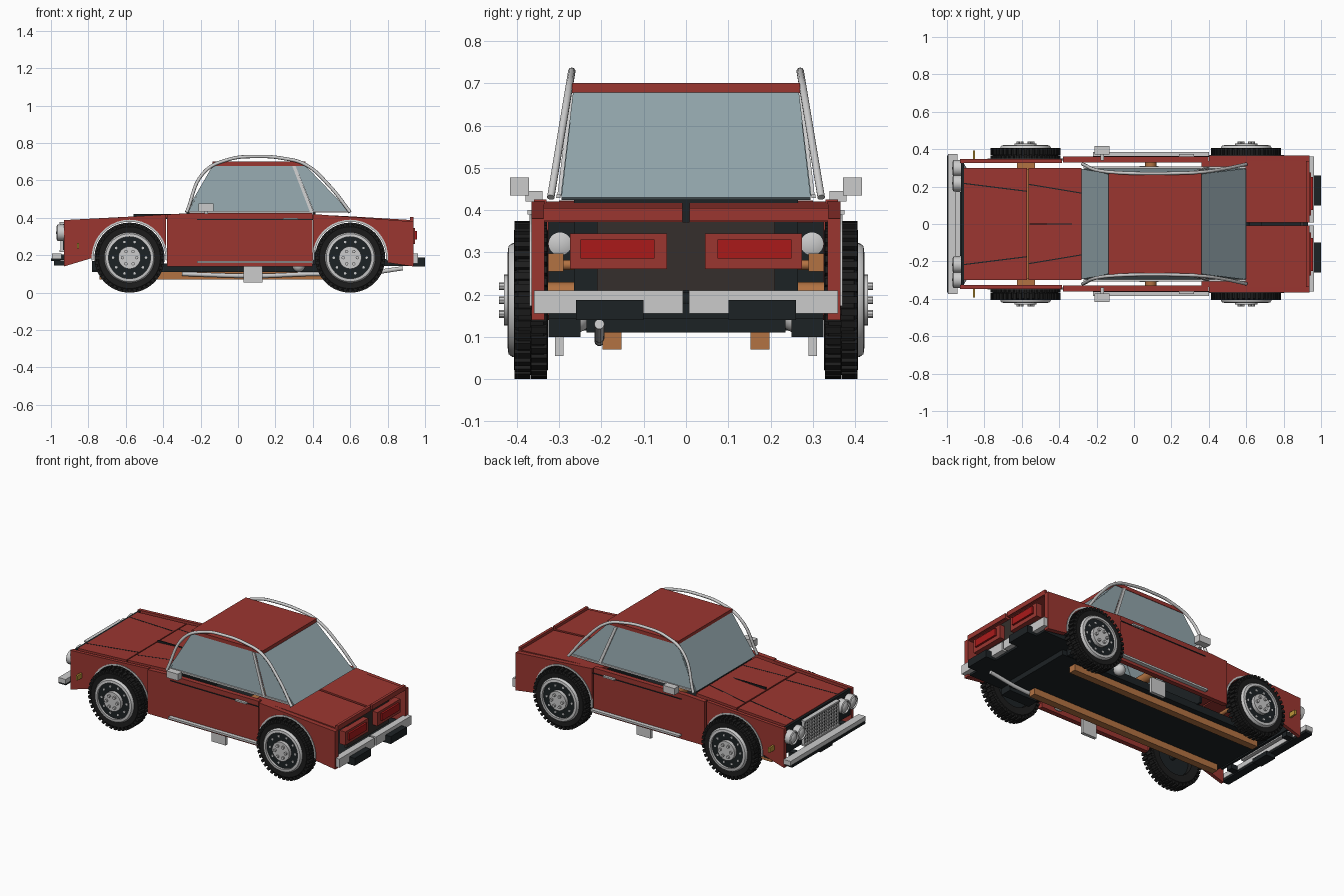
import bpy, bmesh, math
from mathutils import Vector, Matrix

if "Cube" in bpy.data.objects:
    bpy.data.objects.remove(bpy.data.objects["Cube"])

def mat(name, r, g, b):
    m = bpy.data.materials.new(name)
    m.diffuse_color = (r, g, b, 1)
    m.use_nodes = True
    m.node_tree.nodes["Principled BSDF"].inputs["Base Color"].default_value = m.diffuse_color
    return m

RED = mat("red_paint", .33, .037, .03)
BLACK = mat("black", .012, .016, .018)
RUBBER = mat("rubber", .012, .012, .012)
BROWN = mat("dark_brown", .035, .028, .025)
ORANGE = mat("orange", .45, .17, .055)
GLASS = mat("glass", .29, .38, .41)
LAMP = mat("lamp_red", .4, .01, .01)
AMBER = mat("amber", .5, .3, .04)
SIDES = ((1, "left"), (-1, "right"))

def finish(bm, name, m=None, smooth=False):
    bmesh.ops.recalc_face_normals(bm, faces=bm.faces[:])
    me = bpy.data.meshes.new(name)
    bm.to_mesh(me)
    bm.free()
    if m:
        me.materials.append(m)
    ob = bpy.data.objects.new(name, me)
    bpy.context.collection.objects.link(ob)
    if smooth:
        bpy.ops.object.select_all(action='DESELECT')
        ob.select_set(True)
        bpy.context.view_layer.objects.active = ob
        bpy.ops.object.shade_smooth_by_angle(angle=math.radians(35))
    return ob

def slab(name, pts, offset, m=None):
    """polygon thickened along an offset vector"""
    bm = bmesh.new()
    f = bm.faces.new([bm.verts.new(p) for p in pts])
    r = bmesh.ops.extrude_face_region(bm, geom=[f], use_keep_orig=True)
    bmesh.ops.translate(bm, vec=Vector(offset), verts=[v for v in r['geom'] if isinstance(v, bmesh.types.BMVert)])
    return finish(bm, name, m)

def prism(name, pts, y0, y1, m=None):
    """side profile in x-z, extruded along y"""
    return slab(name, [(x, y0, z) for x, z in pts], (0, y1 - y0, 0), m)

def box(name, x0, x1, y0, y1, z0, z1, m=None):
    return prism(name, [(x0, z0), (x1, z0), (x1, z1), (x0, z1)], y0, y1, m)

def pair(name, x0, x1, y0, y1, z0, z1, m=None):
    for s, n in SIDES:
        box(f"{name}_{n}", x0, x1, s * y0, s * y1, z0, z1, m)

def lathe(name, profile, origin, axis, m=None, seg=48):
    """closed (radius, height) profile spun around an axis"""
    bm = bmesh.new()
    vs = [bm.verts.new((r, 0, h)) for r, h in profile]
    es = [bm.edges.new((vs[i], vs[(i + 1) % len(vs)])) for i in range(len(vs))]
    bmesh.ops.spin(bm, geom=vs + es, cent=(0, 0, 0), axis=(0, 0, 1), angle=2 * math.pi, steps=seg)
    bmesh.ops.remove_doubles(bm, verts=bm.verts[:], dist=1e-5)
    rot = Vector((0, 0, 1)).rotation_difference(Vector(axis)).to_matrix().to_4x4()
    bm.transform(Matrix.Translation(origin) @ rot)
    return finish(bm, name, m, True)

def disc(name, r, h0, h1, origin, axis, m=None, seg=32):
    return lathe(name, [(0, h0), (r, h0), (r, h1), (0, h1)], origin, axis, m, seg)

def tube(name, pts, r):
    cu = bpy.data.curves.new(name, 'CURVE')
    cu.dimensions, cu.bevel_depth, cu.bevel_resolution, cu.use_fill_caps = '3D', r, 3, True
    sp = cu.splines.new('BEZIER')
    sp.bezier_points.add(len(pts) - 1)
    for b, p in zip(sp.bezier_points, pts):
        b.co = p
        b.handle_left_type = b.handle_right_type = 'AUTO'
    ob = bpy.data.objects.new(name, cu)
    bpy.context.collection.objects.link(ob)
    return ob

def arc(cx, cz, r, a0, a1, n=20):
    return [(cx + r * math.cos(math.radians(a0 + (a1 - a0) * i / n)),
             cz + r * math.sin(math.radians(a0 + (a1 - a0) * i / n))) for i in range(n + 1)]

FX, RX, WZ = -.58, .60, .187

# wheels
for wx, end in ((FX, "front"), (RX, "rear")):
    for s, side in SIDES:
        n, o, ax = f"{end}_{side}", (wx, 0, WZ), (0, s, 0)
        lathe("tyre_" + n, [(.12, .33), (.165, .327), (.177, .337), (.177, .398), (.165, .407), (.13, .404), (.12, .39)], o, ax, RUBBER)
        bm = bmesh.new()
        for i in range(80):
            a, row = math.pi * i / 40, i % 2
            bmesh.ops.create_cube(bm, size=1, matrix=Matrix.Translation((wx, s * (.348 if row else .387), WZ))
                                  @ Matrix.Rotation(a, 4, 'Y') @ Matrix.Translation((0, 0, .177))
                                  @ Matrix.Diagonal((.017, .038, .02, 1)))
        finish(bm, "tread_" + n, RUBBER)
        lathe("rim_ring_" + n, [(.112, .38), (.135, .39), (.135, .41), (.128, .42), (.112, .422)], o, ax)
        disc("wheel_disc_" + n, .118, .36, .408, o, ax, BLACK)
        disc("hub_" + n, .06, .40, .43, o, ax)
        for i in range(6):
            a = i * math.pi / 3
            disc(f"wheel_bolt_{n}_{i}", .009, .425, .442, (wx + .038 * math.cos(a), 0, WZ + .038 * math.sin(a)), ax, None, 8)
        for i in range(10):
            a = i * math.pi / 5
            disc(f"disc_rivet_{n}_{i}", .007, .4, .412, (wx + .088 * math.cos(a), 0, WZ + .088 * math.sin(a)), ax, None, 8)
    disc("axle_" + end, .018, -.36, .36, (wx, 0, WZ), (0, 1, 0), BLACK, 16)

# body sides: fenders, doors, arch trims
front = [(-.93, .14), (-.93, .388), (-.6, .405), (-.385, .418), (-.385, .15)] + arc(FX, WZ, .194, 0, 180)
rear = [(.402, .15), (.402, .42), (.6, .405), (.937, .38), (.937, .14), (.8, .16)] + arc(RX, WZ, .196, 0, 180)
for s, n in SIDES:
    prism("front_fender_" + n, front, s * .325, s * .347, RED)
    prism("door_" + n, [(-.38, .14), (.397, .14), (.397, .425), (-.25, .425), (-.38, .418)], s * .33, s * .36, RED)
    prism("rear_fender_" + n, rear, s * .335, s * .366, RED)
    for cx, y, e in ((FX, .34, "front"), (RX, .36, "rear")):
        prism(f"arch_trim_{e}_{n}", arc(cx, WZ, .203, -4, 184) + arc(cx, WZ, .192, 184, -4), s * y, s * (y + .01))
pair("sill_trim", -.22, .4, .36, .385, .158, .17)
pair("belt_trim", -.22, .4, .358, .364, .389, .394, BLACK)
pair("door_handle", .24, .32, .36, .375, .39, .4)
pair("mirror", -.21, -.13, .372, .416, .435, .477)
pair("mirror_stalk", -.18, -.16, .34, .38, .42, .445)
pair("side_marker", -.861, -.849, .34, .392, .235, .265, AMBER)

# hood in two sections with dark creases
prism("hood_front", [(-.91, .37), (-.572, .388), (-.572, .405), (-.91, .388)], -.3, .3, RED)
prism("hood_rear", [(-.565, .39), (-.28, .405), (-.28, .423), (-.565, .406)], -.3, .3, RED)
box("hood_seam", -.56, -.29, -.004, .004, .395, .42, BLACK)
for s, n in SIDES:
    for x0, x1, y0, y1, z0, z1, e in ((-.91, -.575, .22, .178, .389, .4065, "front"), (-.563, -.28, .215, .168, .407, .424, "rear")):
        slab(f"hood_crease_{e}_{n}", [(x0, s * y0, z0), (x1, s * y1, z1), (x1, s * (y1 - .006), z1), (x0, s * (y0 - .006), z0)],
             (0, 0, -.012), BLACK)
    # rear deck halves
    prism("rear_deck_" + n, [(.36, .395), (.6, .385), (.93, .372), (.93, .388), (.6, .408), (.36, .42)], s * .008, s * .337, RED)
    box("deck_lip_" + n, .92, .937, s * .008, s * .337, .375, .405, RED)

# cabin: roof, glass, pillars, arched tubes
box("roof", -.135, .362, -.27, .27, .677, .7, RED)
slab("windshield", [(-.28, -.295, .43), (-.28, .295, .43), (-.135, .266, .68), (-.135, -.266, .68)], (.008, 0, -.004), GLASS)
slab("rear_window", [(.6, -.295, .43), (.6, .295, .43), (.36, .266, .68), (.36, -.266, .68)], (-.008, 0, -.006), GLASS)
def cabin_y(z):
    return .297 - (z - .43) / .25 * .03
for s, n in SIDES:
    side = lambda pts: [(x, s * cabin_y(z), z) for x, z in pts]
    slab("side_window_" + n, side([(-.265, .435), (.385, .435), (.29, .677), (-.13, .677)]), (0, -s * .008, 0), GLASS)
    slab("quarter_window_" + n, side([(.405, .435), (.59, .435), (.36, .677), (.308, .677)]), (0, -s * .008, 0), GLASS)
    slab("window_post_" + n, side([(.385, .43), (.405, .43), (.308, .677), (.29, .677)]), (0, s * .008, 0))
    slab("window_base_" + n, side([(-.27, .428), (.6, .428), (.6, .437), (-.27, .437)]), (0, s * .01, 0))
    arch = [(-.275, .43), (-.18, .645), (-.05, .712), (.1, .728), (.24, .718), (.36, .685), (.49, .57), (.6, .43)]
    tube("roof_tube_" + n, [(x, s * (.32 - (z - .43) / 6), z) for x, z in arch], .009)
box("firewall", -.275, -.26, -.265, .265, .15, .43, BLACK)
box("rear_bulkhead", .4, .415, -.265, .265, .15, .43, BLACK)

# chassis
box("floor", -.78, .72, -.235, .235, .11, .155, BLACK)
box("rear_floor", .68, .93, -.325, .325, .142, .18, BLACK)
box("front_floor", -.78, -.72, -.25, .25, .115, .17, BLACK)
pair("wheel_mount", .5, .7, .25, .325, .1, .155, BLACK)
pair("frame_rail", -.74, .6, .153, .198, .07, .11, ORANGE)
disc("front_strut_bar", .012, -.32, .32, (-.57, 0, .27), (0, 1, 0), ORANGE, 16)
pair("strut_mount", -.625, -.53, .29, .327, .255, .297, ORANGE)
disc("cross_member", .03, -.328, .328, (.09, 0, .2), (0, 1, 0), ORANGE, 16)
pair("step_bracket", .03, .13, .29, .31, .055, .15)
for s, n in SIDES:
    lathe("canister_" + n, arc(0, 0, .035, -90, 90, 12), (.325, s * .26, .145), (0, 0, 1), None, 24)
tube("exhaust", [(-.3, -.205, .1), (.1, -.205, .09), (.4, -.205, .1), (.65, -.205, .1), (.88, -.205, .13)], .012)

# nose: grille, headlights, bumper
box("grille_back", -.94, -.925, -.17, .17, .225, .375, BLACK)
box("nose_panel", -.925, -.91, -.325, .325, .22, .385, BLACK)
for z in (.222, .372):
    box("grille_frame", -.955, -.93, -.175, .175, z - .005, z + .005)
for i in range(15):
    y = -.17 + .34 * i / 14
    box(f"grille_bar_{i}", -.95, -.935, y - .003, y + .003, .225, .372)
for i in range(7):
    z = .24 + .02 * i
    box(f"grille_slat_{i}", -.948, -.936, -.17, .17, z - .003, z + .003)
for s, n in SIDES:
    for y in (.218, .298):
        lathe(f"headlight_ring_{n}", [(.035, 0), (.043, 0), (.043, .05), (.035, .055)], (-.915, s * y, .32), (-1, 0, 0))
        lathe(f"headlight_{n}", [(0, -.02), (.036, 0), (.036, .042), (.022, .054), (0, .058)], (-.915, s * y, .32), (-1, 0, 0), None, 32)
box("front_bumper", -.995, -.945, -.375, .375, .18, .21)
box("front_bumper_strip", -1.0, -.95, -.365, .365, .168, .183, BLACK)
box("front_bumper_block", -.985, -.92, -.06, .06, .145, .172, BLACK)
pair("front_bumper_arm", -.95, -.9, .22, .26, .175, .205, BLACK)

# tail: lights, panel, bumper
box("tail_panel", .89, .91, -.21, .21, .21, .372, BROWN)
pair("tail_light_frame", .905, .945, .045, .275, .26, .345, RED)
pair("tail_light", .93, .957, .075, .25, .285, .33, LAMP)
pair("rear_bumper", .92, .962, .007, .36, .155, .21)
pair("rear_bumper_block", .93, 1.0, .1, .26, .14, .187, BLACK)
